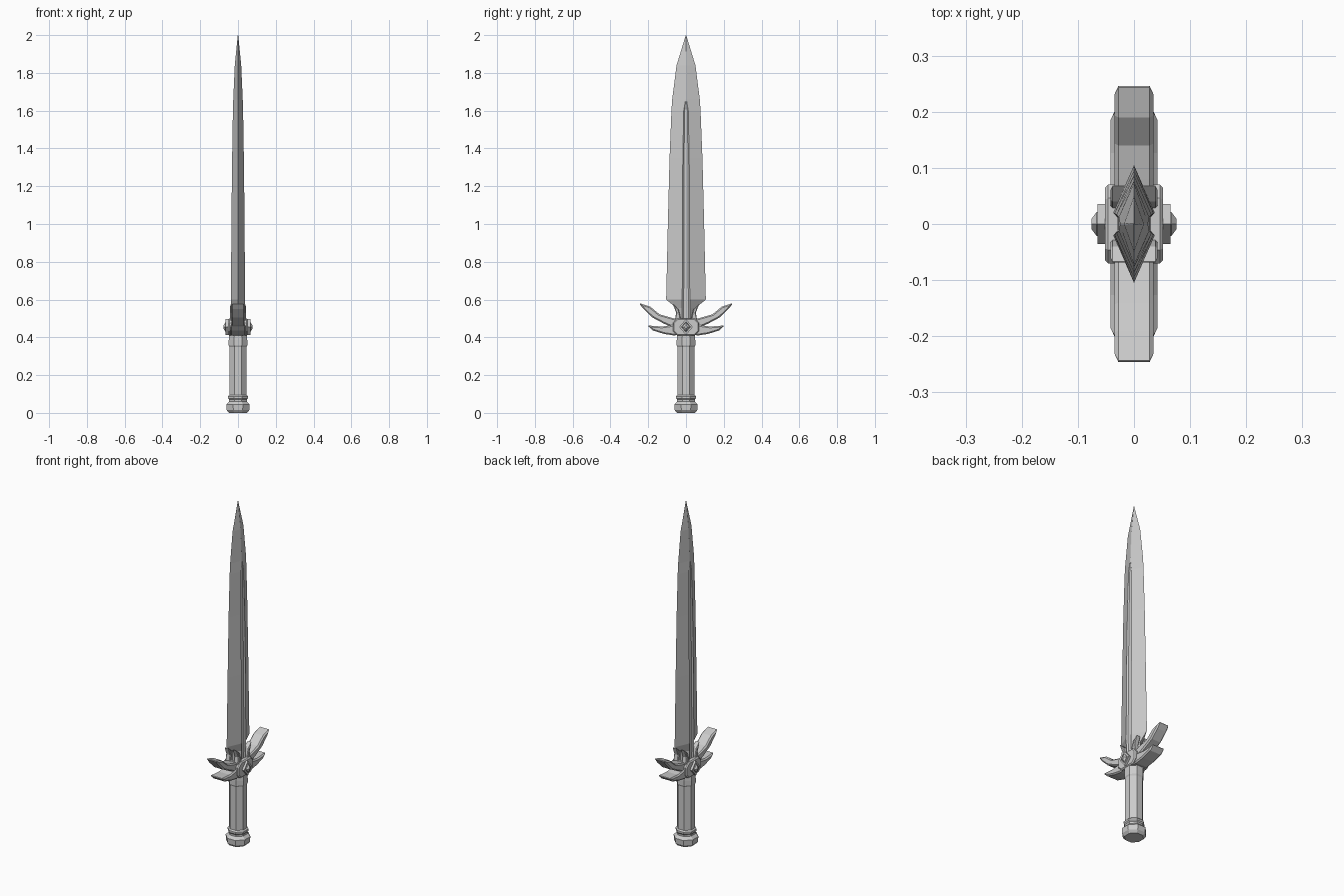
import bpy, bmesh, math
from mathutils import Vector

cube = bpy.data.objects.get("Cube")
if cube:
    bpy.data.objects.remove(cube, do_unlink=True)

steel = bpy.data.materials.new("grey steel")
steel.use_nodes = True
GREY = (0.6, 0.6, 0.6, 1)
steel.diffuse_color = GREY
steel.node_tree.nodes["Principled BSDF"].inputs["Base Color"].default_value = GREY


def finish(name, bm, bevel=0):
    bmesh.ops.recalc_face_normals(bm, faces=bm.faces)
    mesh = bpy.data.meshes.new(name)
    bm.to_mesh(mesh)
    bm.free()
    mesh.materials.append(steel)
    ob = bpy.data.objects.new(name, mesh)
    bpy.context.collection.objects.link(ob)
    if bevel:
        mod = ob.modifiers.new("chamfer", 'BEVEL')
        mod.width, mod.segments, mod.angle_limit = bevel, 1, math.radians(50)
    return ob


def loft(name, rings, bevel=0):
    """Skin a list of equal-length point rings and cap the ends."""
    bm = bmesh.new()
    loops = [[bm.verts.new(p) for p in ring] for ring in rings]
    for a, b in zip(loops, loops[1:]):
        for i in range(len(a)):
            j = (i + 1) % len(a)
            bm.faces.new((a[i], a[j], b[j], b[i]))
    bm.faces.new(loops[0])
    bm.faces.new(loops[-1])
    return finish(name, bm, bevel)


def plate(name, outline, x0, x1, bevel=0):
    """Extrude a (y, z) outline from x0 to x1."""
    return loft(name, [[(x, y, z) for y, z in outline] for x in (x0, x1)], bevel)


def octagon(w, h, cut):
    return [(w, h - cut), (w - cut, h), (cut - w, h), (-w, h - cut),
            (-w, cut - h), (cut - w, -h), (w - cut, -h), (w, cut - h)]


# Blade: diamond section with a shallow fuller that closes into a ridge
def blade_ring(z, w, t, g, d):
    half = [(0, w), (t, g), (t - d, g * 0.6), (t - d, -g * 0.6), (t, -g)]
    return [(x, y, z) for x, y in half + [(-x, -y) for x, y in half]]


loft("blade", [blade_ring(*s) for s in (
    (0.46, 0.05, 0.035, 0.02, 0.007), (0.555, 0.05, 0.036, 0.02, 0.007),
    (0.6, 0.105, 0.037, 0.02, 0.007), (1.0, 0.096, 0.035, 0.019, 0.007),
    (1.35, 0.087, 0.031, 0.017, 0.006), (1.6, 0.077, 0.027, 0.012, 0.004),
    (1.66, 0.073, 0.025, 0.002, 0), (1.84, 0.05, 0.017, 0.002, 0),
    (2.0, 0.001, 0.001, 0.0005, 0))])

# Grip and pommel: eight-sided lathe
profile = [(0, 0.048), (0.015, 0.06), (0.045, 0.062), (0.06, 0.047),
           (0.07, 0.047), (0.077, 0.052), (0.088, 0.052), (0.095, 0.045),
           (0.35, 0.045), (0.358, 0.049), (0.385, 0.049), (0.42, 0.047)]
angles = [math.radians(22.5 + 45 * i) for i in range(8)]
fit = 1 / math.cos(math.radians(22.5))
loft("grip_and_pommel", [[(r * fit * math.cos(a), r * fit * math.sin(a), z)
                          for a in angles] for z, r in profile])

# Guard centre: chamfered block with a raised boss on both sides
block = [(y, z + 0.455) for y, z in octagon(0.07, 0.046, 0.024)]
plate("guard_block", block, -0.052, 0.052, 0.006)

upper = [(0.03, 0.46), (0.065, 0.45), (0.12, 0.474), (0.18, 0.506), (0.225, 0.55),
         (0.25, 0.582), (0.19, 0.563), (0.14, 0.522), (0.08, 0.505), (0.03, 0.49)]
lower = [(0.02, 0.415), (0.065, 0.41), (0.116, 0.418), (0.175, 0.436),
         (0.205, 0.463), (0.127, 0.457), (0.05, 0.468)]
prong = [(0.025, 0.48), (0.06, 0.485), (0.052, 0.53), (0.07, 0.578),
         (0.04, 0.55), (0.032, 0.52)]

for side, s in (("front", -1), ("back", 1)):
    # Curved guard feathers
    plate("upper_feather_" + side, [(s * y, z) for y, z in upper], -0.035, 0.035, 0.007)
    plate("lower_feather_" + side, [(s * y, z) for y, z in lower], -0.042, 0.042, 0.007)
    for face, f in (("left", 1), ("right", -1)):
        # Prongs hugging the blade root
        plate("prong_%s_%s" % (side, face), [(s * y, z) for y, z in prong],
              f * 0.012, f * 0.042, 0.004)

for face, f in (("left", 1), ("right", -1)):
    def diamond(x, k):
        return [(f * x, y * k, 0.455 + z * k)
                for y, z in ((0.036, 0), (0, 0.042), (-0.036, 0), (0, -0.042))]
    # Diamond boss with a faceted gem
    loft("gem_setting_" + face, [diamond(0.05, 1), diamond(0.065, 1),
                                 diamond(0.065, 0.68), diamond(0.06, 0.6)])
    loft("gem_" + face, [diamond(0.055, 0.62), diamond(0.067, 0.58), diamond(0.076, 0.25)])
